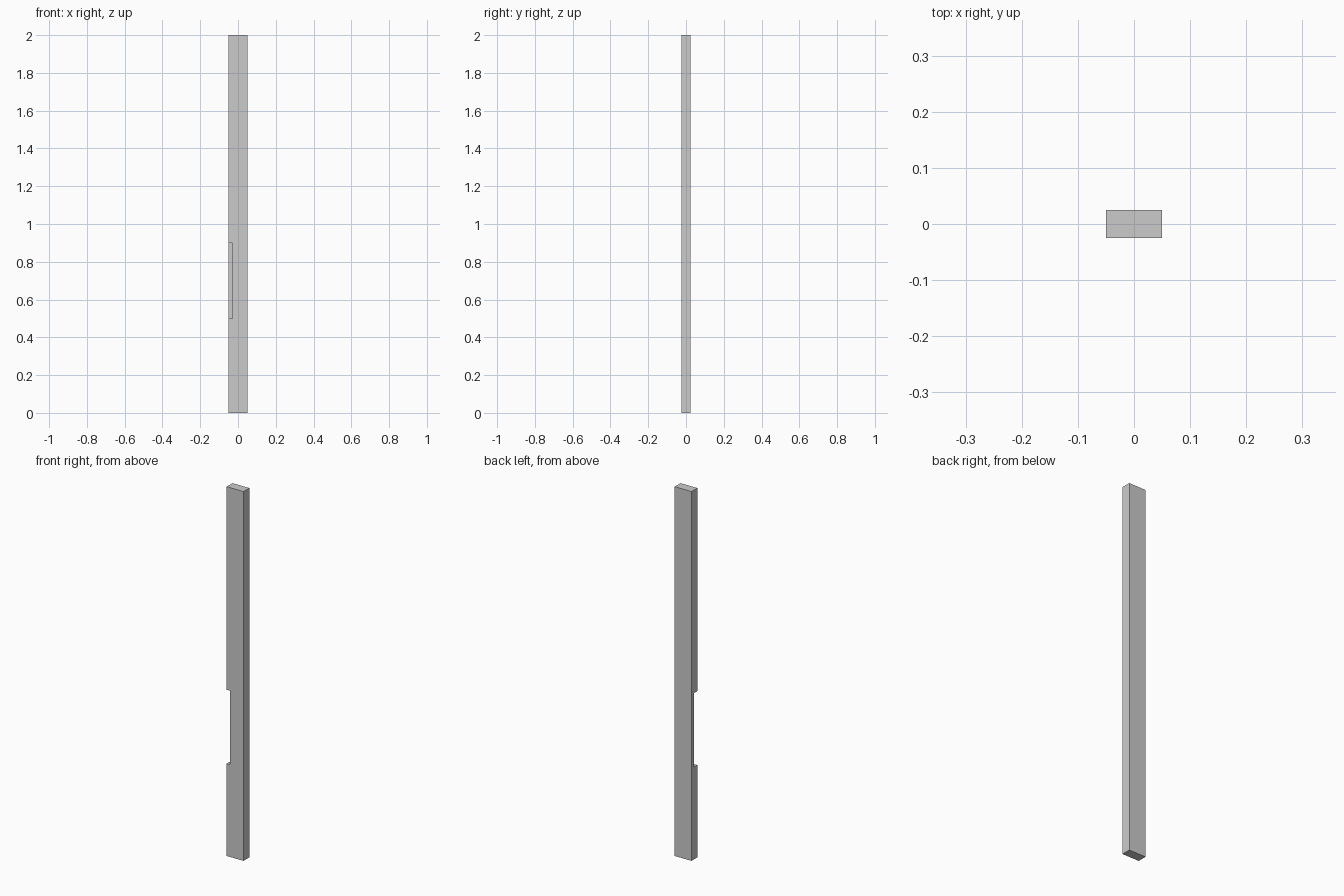
import bpy, bmesh

if "Cube" in bpy.data.objects:
    bpy.data.objects.remove(bpy.data.objects["Cube"])

W, D, H = 0.1, 0.05, 2.0
NOTCH_W, NOTCH_D = 0.02, 0.03
NOTCH_Z0, NOTCH_Z1 = 0.5, 0.9


def box(name, lo, hi):
    bm = bmesh.new()
    bmesh.ops.create_cube(bm, size=1)
    for v in bm.verts:
        v.co = [lo[i] + (v.co[i] + 0.5) * (hi[i] - lo[i]) for i in range(3)]
    mesh = bpy.data.meshes.new(name)
    bm.to_mesh(mesh)
    bm.free()
    ob = bpy.data.objects.new(name, mesh)
    bpy.context.collection.objects.link(ob)
    return ob


# Upright post
post = box("post", (-W / 2, -D / 2, 0), (W / 2, D / 2, H))

# Cutter for the recess in the front left edge, overshooting the outer faces
cutter = box("recess_cutter",
             (-W / 2 - 0.02, -D / 2 - 0.02, NOTCH_Z0),
             (-W / 2 + NOTCH_W, -D / 2 + NOTCH_D, NOTCH_Z1))
cutter.hide_render = True
cutter.hide_viewport = True

cut = post.modifiers.new("recess", 'BOOLEAN')
cut.operation = 'DIFFERENCE'
cut.solver = 'EXACT'
cut.object = cutter
